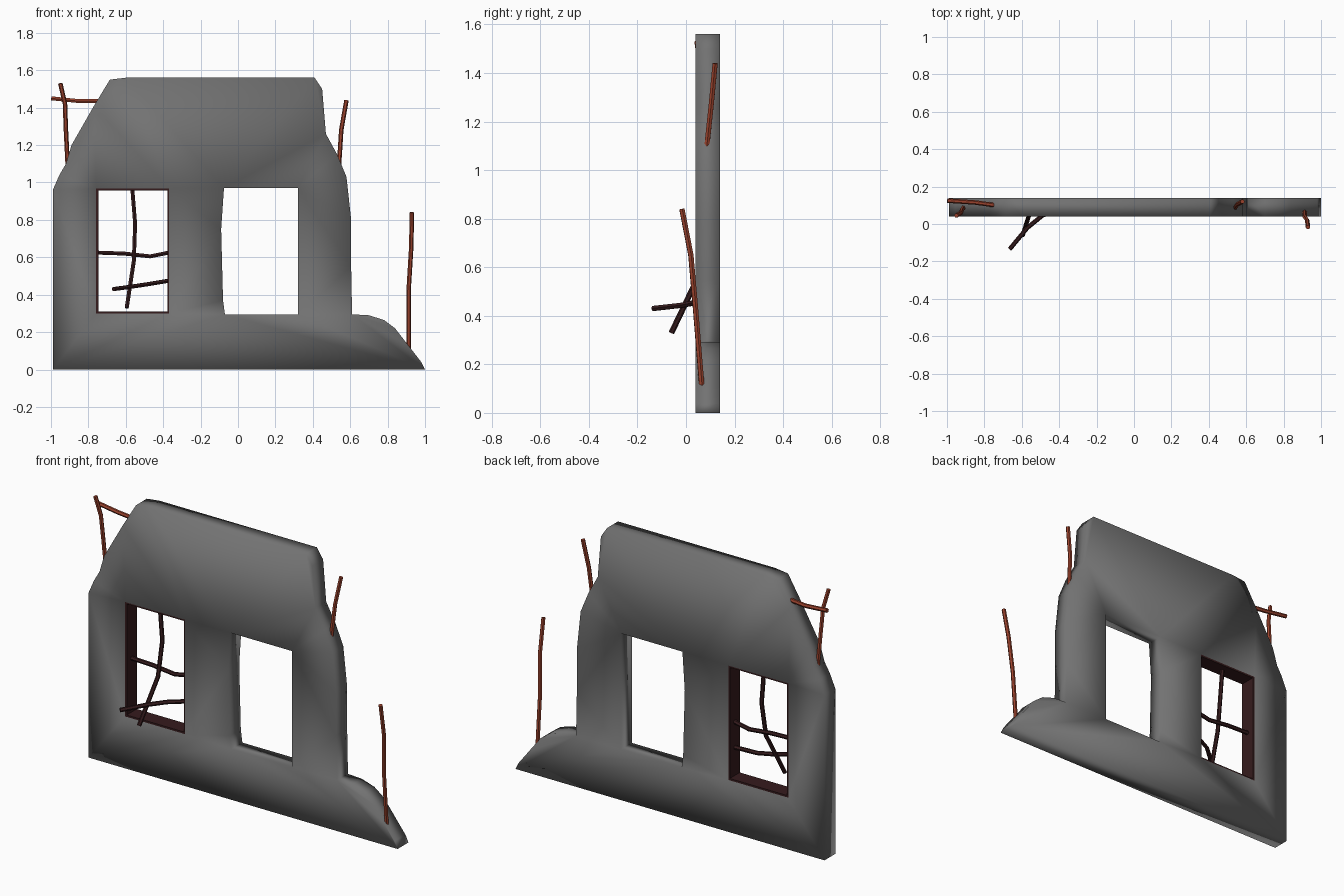
import bpy, bmesh
from mathutils import Vector

if "Cube" in bpy.data.objects:
    bpy.data.objects.remove(bpy.data.objects["Cube"], do_unlink=True)


def material(name, rgb):
    m = bpy.data.materials.new(name)
    m.use_nodes = True
    m.diffuse_color = (*rgb, 1)
    bsdf = m.node_tree.nodes["Principled BSDF"]
    bsdf.inputs["Base Color"].default_value = (*rgb, 1)
    bsdf.inputs["Roughness"].default_value = 0.8
    return m


concrete = material("grey concrete", (0.17, 0.17, 0.17))
rust = material("rusty steel", (0.33, 0.055, 0.026))
dark_wood = material("dark wood", (0.036, 0.011, 0.012))

FRONT, BACK = 0.04, 0.14


def prism(name, loops, y0, y1, mat, smooth):
    """Extrude an outline with holes, drawn in x and z, from y0 to y1."""
    bm = bmesh.new()
    edges = []
    for loop in loops:
        vs = [bm.verts.new((x, y0, z)) for x, z in loop]
        edges += [bm.edges.new((a, b)) for a, b in zip(vs, vs[1:] + vs[:1])]
    bmesh.ops.triangle_fill(bm, use_beauty=True, use_dissolve=False,
                            edges=edges, normal=(0, -1, 0))
    cap = bmesh.ops.extrude_face_region(bm, geom=bm.faces[:], use_keep_orig=True)
    moved = [v for v in cap["geom"] if isinstance(v, bmesh.types.BMVert)]
    bmesh.ops.translate(bm, verts=moved, vec=(0, y1 - y0, 0))
    bmesh.ops.recalc_face_normals(bm, faces=bm.faces[:])
    for f in bm.faces:
        f.smooth = smooth
    me = bpy.data.meshes.new(name)
    bm.to_mesh(me)
    bm.free()
    me.materials.append(mat)
    ob = bpy.data.objects.new(name, me)
    bpy.context.collection.objects.link(ob)
    return ob


def rod(name, points, mat, radius=0.012):
    """Bent round bar through the points."""
    cu = bpy.data.curves.new(name, "CURVE")
    cu.dimensions = "3D"
    cu.bevel_depth = radius
    cu.bevel_resolution = 1
    cu.use_fill_caps = True
    sp = cu.splines.new("POLY")
    sp.points.add(len(points) - 1)
    for p, co in zip(sp.points, points):
        p.co = (*co, 1)
    cu.materials.append(mat)
    ob = bpy.data.objects.new(name, cu)
    bpy.context.collection.objects.link(ob)
    bpy.ops.object.select_all(action="DESELECT")
    ob.select_set(True)
    bpy.context.view_layer.objects.active = ob
    bpy.ops.object.convert(target="MESH")
    bpy.ops.object.shade_smooth_by_angle()


def rect(x0, x1, z0, z1):
    return [(x0, z0), (x1, z0), (x1, z1), (x0, z1)]


# Broken wall with two window openings
outline = [(-0.99, 0), (1, 0), (0.98, 0.04), (0.91, 0.13), (0.84, 0.22),
           (0.78, 0.265), (0.7, 0.29), (0.61, 0.295), (0.605, 0.55),
           (0.605, 0.8), (0.58, 1.03), (0.53, 1.15), (0.47, 1.26),
           (0.45, 1.5), (0.41, 1.56), (-0.6, 1.56), (-0.685, 1.55),
           (-0.77, 1.41), (-0.89, 1.2), (-0.92, 1.1), (-0.955, 1.04),
           (-0.99, 0.96)]
framed_hole = rect(-0.758, -0.368, 0.3, 0.968)
bare_hole = [(-0.07, 0.295), (0.32, 0.295), (0.32, 0.97), (-0.075, 0.97),
             (-0.09, 0.75), (-0.08, 0.37)]
prism("wall", [outline, framed_hole, bare_hole], FRONT, BACK, concrete, True)

# Window frame lining the left-hand opening
prism("window_frame", [rect(-0.76, -0.366, 0.298, 0.97),
                       rect(-0.747, -0.377, 0.311, 0.957)],
      FRONT + 0.004, BACK - 0.004, dark_wood, False)

# Broken glazing bars
rod("upright_bar", [(-0.565, 0.09, 0.965), (-0.55, 0.09, 0.78),
                    (-0.557, 0.06, 0.58), (-0.595, -0.06, 0.33)], dark_wood)
rod("cross_bar", [(-0.755, 0.09, 0.625), (-0.61, 0.09, 0.62),
                  (-0.47, 0.09, 0.605), (-0.37, 0.09, 0.625)], dark_wood)
rod("snapped_bar", [(-0.665, -0.135, 0.43), (-0.57, -0.02, 0.443),
                    (-0.49, 0.045, 0.455), (-0.37, 0.09, 0.475)], dark_wood)

# Exposed reinforcing bars
rod("left_upright_rebar", [(-0.95, 0.045, 1.53), (-0.925, 0.06, 1.42),
                           (-0.92, 0.075, 1.28), (-0.91, 0.09, 1.08)], rust)
rod("left_cross_rebar", [(-0.998, 0.125, 1.45), (-0.85, 0.115, 1.435),
                         (-0.74, 0.1, 1.435)], rust)
rod("right_upper_rebar", [(0.58, 0.12, 1.44), (0.552, 0.105, 1.28),
                          (0.54, 0.085, 1.09)], rust)
rod("right_lower_rebar", [(0.93, -0.017, 0.84), (0.926, 0.02, 0.65),
                          (0.912, 0.04, 0.42), (0.912, 0.065, 0.11)], rust)
